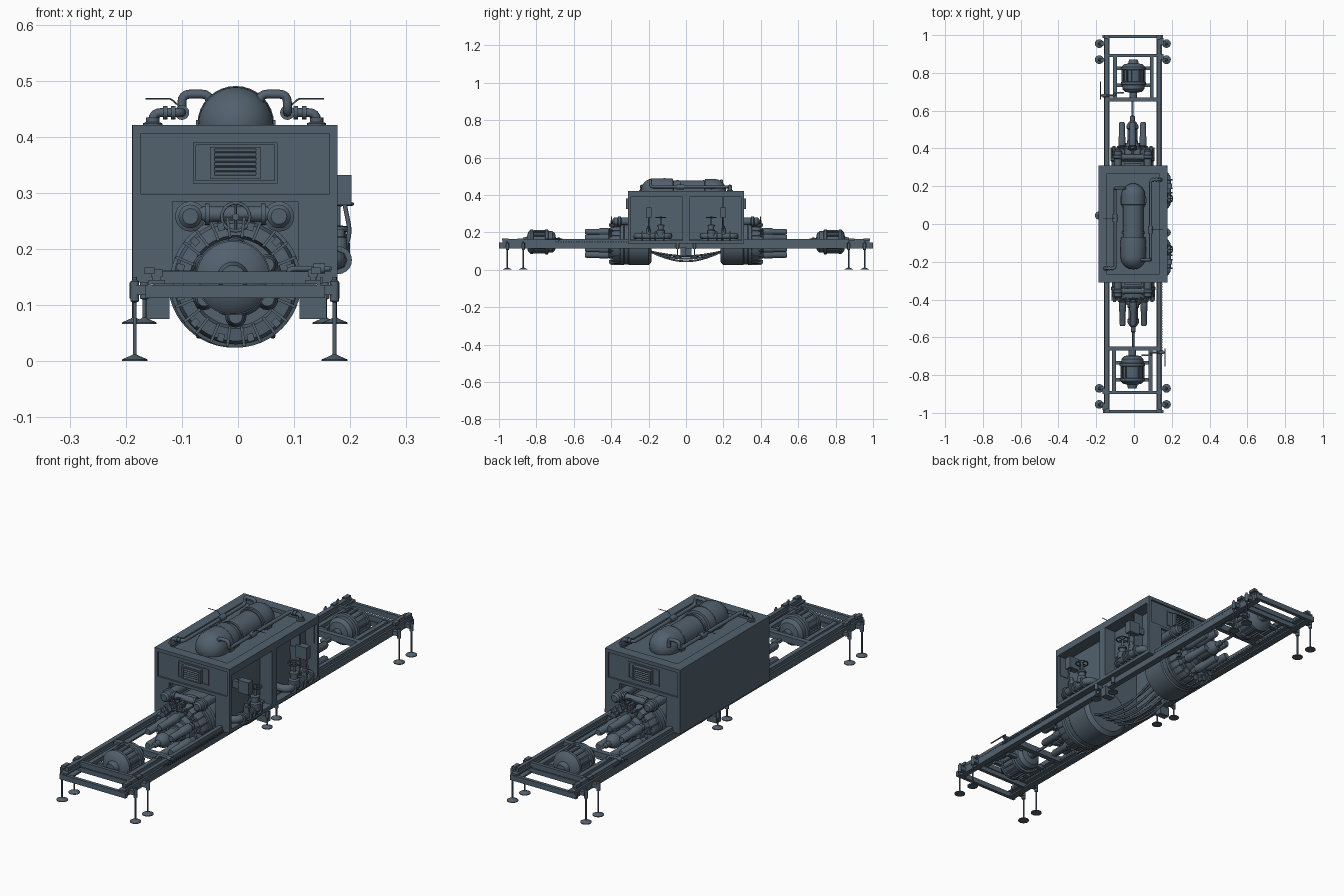
import bpy, bmesh, math
from mathutils import Vector, Matrix

CX, AX = -0.004, 0.141      # drive axis x and z
STEEL = bpy.data.materials.new("slate_paint")
STEEL.diffuse_color = (.085, .12, .155, 1)


def link(name, data):
    o = bpy.data.objects.new(name, data)
    data.materials.append(STEEL)
    bpy.context.collection.objects.link(o)
    return o


def finish(name, bm):
    bmesh.ops.recalc_face_normals(bm, faces=bm.faces)
    me = bpy.data.meshes.new(name)
    bm.to_mesh(me)
    bm.free()
    return link(name, me)


def boxes(name, *specs):
    """each spec: x0, x1, y0, y1, z0, z1 and an optional matrix"""
    bm = bmesh.new()
    for s in specs:
        c = Vector(((s[0] + s[1]) / 2, (s[2] + s[3]) / 2, (s[4] + s[5]) / 2))
        m = Matrix.Translation(c) @ Matrix.Diagonal((s[1] - s[0], s[3] - s[2], s[5] - s[4], 1))
        bmesh.ops.create_cube(bm, size=1, matrix=(s[6] @ m if len(s) > 6 else m))
    return finish(name, bm)


def lathe(name, prof, base, axis, n=24):
    """spin (radius, distance) pairs round an axis through base"""
    q = Vector((0, 0, 1)).rotation_difference(Vector(axis)).to_matrix()
    bm = bmesh.new()
    rings = [[bm.verts.new(Vector(base) + q @ Vector((r * math.cos(2 * math.pi * i / n),
              r * math.sin(2 * math.pi * i / n), d))) for i in range(n)] for r, d in prof]
    for a, b in zip(rings, rings[1:]):
        for i in range(n):
            bm.faces.new((a[i], a[(i + 1) % n], b[(i + 1) % n], b[i]))
    bm.faces.new(rings[0])
    bm.faces.new(rings[-1])
    return finish(name, bm)


def cyl(name, r, p0, p1, n=20):
    d = Vector(p1) - Vector(p0)
    return lathe(name, [(r, 0), (r, d.length)], p0, d.normalized(), n)


def tube(name, pts, r, bend=0.015, cyclic=False):
    p = [Vector(v) for v in pts]
    path = list(p)
    if not cyclic:
        path = [p[0]]
        for a, b, c in zip(p, p[1:], p[2:]):
            u = b + (a - b).normalized() * min(bend, (a - b).length / 2)
            v = b + (c - b).normalized() * min(bend, (c - b).length / 2)
            path += [u * (1 - t) ** 2 + b * 2 * t * (1 - t) + v * t * t for t in (0, .25, .5, .75, 1)]
        path.append(p[-1])
    cu = bpy.data.curves.new(name, 'CURVE')
    cu.dimensions = '3D'
    cu.bevel_depth, cu.bevel_resolution, cu.use_fill_caps = r, 2, True
    sp = cu.splines.new('POLY')
    sp.points.add(len(path) - 1)
    for q, v in zip(sp.points, path):
        q.co = (*v, 1)
    sp.use_cyclic_u = cyclic
    return link(name, cu)


def wheel(name, c, r, axis):
    c = Vector(c)
    q = Vector((0, 0, 1)).rotation_difference(Vector(axis)).to_matrix()
    ring = [c + q @ Vector((r * math.cos(a * math.pi / 10), r * math.sin(a * math.pi / 10), 0)) for a in range(20)]
    tube(name + "_rim", ring, 0.003, cyclic=True)
    for i in range(0, 10, 5):
        tube(name + "_spoke", [ring[i], ring[i + 10]], 0.002)
    cyl(name + "_hub", r * .25, c - q @ Vector((0, 0, .005)), c + q @ Vector((0, 0, .005)), 12)


def radial(n, r0, r1, y0, y1, w, cx=CX, cz=AX):
    """box specs arranged round the drive axis"""
    return [(-w / 2, w / 2, y0, y1, r0, r1, Matrix.Translation((cx, 0, cz)) @
             Matrix.Rotation(2 * math.pi * (i + .5) / n, 4, 'Y')) for i in range(n)]


# ---- End module, built at the front and later turned round to the back ----
Y = (0, -1, 0)
lathe("drum", [(.06, .185), (.1, .185), (.117, .2), (.117, .305), (.112, .31), (.112, .33), (.117, .335), (.117, .35),
      (.111, .352), (.111, .385), (.105, .397), (.083, .4), (.078, .385), (.062, .385), (.056, .41),
      (.04, .41), (.036, .43), (.01, .43)], (CX, 0, AX), Y, 48)
boxes("drum_ribs", *radial(24, .08, .116, -.404, -.35, .005))
boxes("drum_lugs", *radial(12, .095, .109, -.412, -.395, .012))
lathe("coupling_body", [(.03, .42), (.03, .44), (.026, .445), (.026, .5), (.031, .505), (.031, .52), (.02, .54),
      (.012, .545), (.012, .57), (.006, .575), (.006, .69)], (CX, 0, AX), Y)
for i in range(6):
    a = math.pi / 3 * (i + .5)
    lathe("ram", [(.015, .38), (.015, .41), (.019, .415), (.019, .46), (.016, .465), (.016, .53), (.012, .54)],
          (CX + .065 * math.cos(a), 0, AX + .062 * math.sin(a)), Y, 16)
MX, MZ = CX - .005, .149
lathe("motor", [(.012, .67), (.02, .67), (.02, .695), (.045, .7), (.058, .715), (.058, .735), (.067, .738), (.067, .752),
      (.058, .755), (.058, .815), (.065, .818), (.065, .83), (.05, .845), (.028, .85), (.022, .872), (.01, .872)],
      (MX, 0, MZ), Y, 32)
boxes("motor_fins", *radial(16, .05, .064, -.815, -.755, .006, MX, MZ))
boxes("motor_feet", (-.105, .09, -.745, -.725, .125, .14), (-.105, .09, -.835, -.815, .125, .14))
# Small valve and lever beside the motor
tube("motor_valve_pipe", [(.04, -.695, .15), (.09, -.695, .15), (.09, -.68, .165), (.165, -.68, .165)], .005)
cyl("motor_valve", .009, (.135, -.68, .165), (.155, -.68, .165))
tube("motor_valve_lever", [(.165, -.66, .165), (.165, -.755, .165)], .003)
# Cross members
boxes("end_cross_beam", (-.165, .155, -1, -.985, .113, .136), (-.15, .14, -.9, -.885, .138, .16))
boxes("motor_cradle", (-.15, .14, -.67, -.648, .135, .162), (-.116, -.096, -.89, -.66, .135, .155),
      (.078, .098, -.89, -.66, .135, .155), (-.15, .14, -.9, -.885, .115, .135))
# Header pipes above the drum with a handwheel
for x in (-.085, .073):
    lathe("header_end", [(.02, .2), (.02, .345), (.027, .35), (.027, .362), (.021, .365), (.021, .385), (.014, .392)],
          (x, 0, .258), Y, 20)
cyl("header_pipe", .014, (-.085, -.355, .262), (.073, -.355, .262))
for x in (-.055, .045):
    cyl("header_flange", .019, (x - .004, -.355, .262), (x + .004, -.355, .262))
wheel("header_wheel", (CX, -.398, .257), .025, Y)
cyl("header_stem", .005, (CX, -.35, .257), (CX, -.4, .257), 12)
# Levelling legs
for x, rx in ((-.184, -.155), (.172, .142)):
    for y in (-.955, -.87):
        lathe("leg", [(.023, 0), (.023, .003), (.007, .01), (.0035, .012), (.0035, .105), (.008, .107), (.008, .142),
              (.004, .145), (.004, .15)], (x, y, 0), (0, 0, 1), 16)
        boxes("leg_bracket", (min(x, rx), max(x, rx), y - .01, y + .01, .118, .136))
    boxes("rail_clamp", (rx - .012, rx + .006, -.985, -.95, .155, .167), (rx - .012, rx + .006, -.9, -.87, .155, .167))
for x, y in ((-.167, -.045), (.173, -.045)):
    lathe("middle_leg", [(.022, .066), (.022, .069), (.006, .076), (.0035, .078), (.0035, .11), (.008, .112), (.008, .14)],
          (x, y, 0), (0, 0, 1), 16)
boxes("rail_hanger", (.11, .158, -.03, 0, .075, .118), (.11, .173, -.055, -.035, .118, .136))
# Louvred end wall: piers, inset panel and border, bulkhead behind the drum
boxes("end_wall", (-.188, -.117, -.31, -.298, .14, .298), (.107, .177, -.31, -.298, .14, .298),
      (-.117, .107, -.31, -.298, .285, .298), (-.188, .177, -.31, -.298, .406, .421),
      (-.188, -.173, -.31, -.298, .298, .406), (.163, .177, -.31, -.298, .298, .406),
      (-.173, .163, -.302, -.296, .298, .406))
boxes("bulkhead", (-.176, .112, -.2, -.192, .14, .393))
boxes("louver_frame", (-.08, .07, -.305, -.301, .317, .322), (-.08, .07, -.305, -.301, .385, .39),
      (-.08, -.075, -.305, -.301, .322, .385), (.065, .07, -.305, -.301, .322, .385))
slats = [(-.042, .032, -.005, .005, -.0015, .0015, Matrix.Translation((0, -.315, .333 + i * .0085)) @
          Matrix.Rotation(.6, 4, 'X')) for i in range(6)]
boxes("louver", (-.05, .04, -.308, -.301, .325, .382), (-.05, -.042, -.32, -.308, .325, .382),
      (.032, .04, -.32, -.308, .325, .382), (-.042, .032, -.32, -.308, .325, .33),
      (-.042, .032, -.32, -.308, .378, .382), *slats)
# Rooftop pipe runs with levers
tube("roof_pipe", [(-.152, -.235, .415), (-.152, -.235, .443), (-.1, -.235, .443), (-.1, .19, .443), (-.1, .19, .476),
     (-.05, .19, .476), (-.05, .19, .44)], .008)
for x in (-.13, -.115):
    cyl("roof_pipe_flange", .012, (x - .004, -.235, .443), (x + .004, -.235, .443))
lathe("roof_pipe_base", [(.017, 0), (.017, .006), (.012, .008), (.012, .016)], (-.152, -.235, .418), (0, 0, 1), 16)
cyl("roof_valve", .013, (-.1, .01, .443), (-.1, .05, .443))
tube("roof_lever", [(-.1, .03, .45), (-.12, .03, .468), (-.165, .03, .468)], .0015, .005)

# Rotated copies make the back half
C = Vector((-.006, 0, 0))
TURN = Matrix.Translation(C) @ Matrix.Rotation(math.pi, 4, 'Z') @ Matrix.Translation(-C)
for o in list(bpy.context.scene.objects):
    d = o.copy()
    d.name = "rear_" + o.name
    bpy.context.collection.objects.link(d)
    d.matrix_world = TURN

# ---- Chassis rails: channel sections ----
for side, x0, x1, w in (("left", -.16, -.13, -.16), ("right", .12, .147, .141)):
    boxes(side + "_rail", (x0, x1, -1, 1, .113, .12), (x0, x1, -1, 1, .138, .145), (w, w + .006, -1, 1, .12, .138))
    boxes(side + "_top_rail", (x0 + .005, x1 - .005, -.98, .98, .15, .163), (x0 + .008, x1 - .008, -.98, .98, .144, .151))
boxes("rack_strip", *[(.147, .151, -.7 + i * .014, -.693 + i * .014, .138, .15) for i in range(48)])

# ---- Housing shell ----
boxes("housing_left_wall", (-.188, -.176, -.298, .298, .14, .421))
boxes("housing_roof", (-.176, .165, -.298, .298, .392, .405), (-.176, -.145, -.298, .298, .405, .421),
      (.135, .177, -.298, .298, .405, .421), (-.145, .135, -.298, -.265, .405, .421), (-.145, .135, .265, .298, .405, .421))
boxes("side_bay", (.112, .12, -.298, .298, .15, .4), (.12, .177, -.018, .018, .15, .405), (.112, .177, -.31, .31, .14, .155),
      (.12, .177, -.298, .298, .39, .405))

# ---- Roof tank: two domed ends and a slimmer middle ----
R = .067
dome = [(R * math.sin(a), R * (1 - math.cos(a))) for a in [math.pi / 2 * (i + .15) / 8.15 for i in range(9)]]
prof = [(r, d - .24) for r, d in dome] + [(R, -.09), (.064, -.07), (.055, -.068), (.055, .1), (.064, .102)]
prof += [(r * .95, .215 - d) for r, d in reversed(dome)]
lathe("roof_tank", prof, (CX, 0, .422), (0, 1, 0), 32)
for y in (-.12, -.05, .09):
    cyl("tank_band", .0685 if y < -.1 else .059, (CX, y, .422), (CX, y + .01, .422), 32)
boxes("tank_saddle", (-.075, .067, -.15, -.12, .405, .43), (-.075, .067, .11, .14, .405, .43))

# ---- Valve sets in the side bays ----
for s in (-1, 1):
    tube("bay_pipe", [(.118, s * .265, .18), (.178, s * .265, .18), (.178, s * .09, .18), (.118, s * .09, .18)], .017, .03)
    for y in (.235, .19, .165, .12):
        cyl("bay_flange", .025, (.178, s * y - .004, .18), (.178, s * y + .004, .18))
    lathe("bay_valve", [(.022, 0), (.022, .03), (.015, .035), (.015, .05), (.019, .052), (.019, .06), (.005, .062),
          (.005, .105)], (.178, s * .135, .18), (0, 0, 1))
    wheel("bay_wheel", (.178, s * .135, .28), .026, (0, 0, 1))
    boxes("gauge_box", (.15, .202, s * .2 - .015, s * .2 + .015, .278, .332), (.12, .15, s * .2 - .01, s * .2 + .01, .29, .32))
    tube("gauge_line", [(.19, s * .2, .28), (.2, s * .2, .23), (.185, s * .2, .18)], .004)
    lathe("gauge_fitting", [(.013, 0), (.013, .03), (.008, .032), (.008, .045)], (.182, s * .2, .19), (0, 0, 1), 12)

# ---- Cables slung between the drums ----
for i in range(7):
    x = CX + (i - 3) * .022
    sag = .045 + .014 * (i % 3)
    tube("cable", [(x, -.2 + .4 * t / 16, .1 - (.1 - sag) * math.sin(math.pi * t / 16)) for t in range(17)], .005, .005)

# Smooth round surfaces, keep edges sharp
bpy.ops.object.select_all(action='DESELECT')
for o in bpy.context.scene.objects:
    if o.type == 'MESH':
        o.select_set(True)
        bpy.context.view_layer.objects.active = o
bpy.ops.object.shade_smooth_by_angle(angle=math.radians(35))
